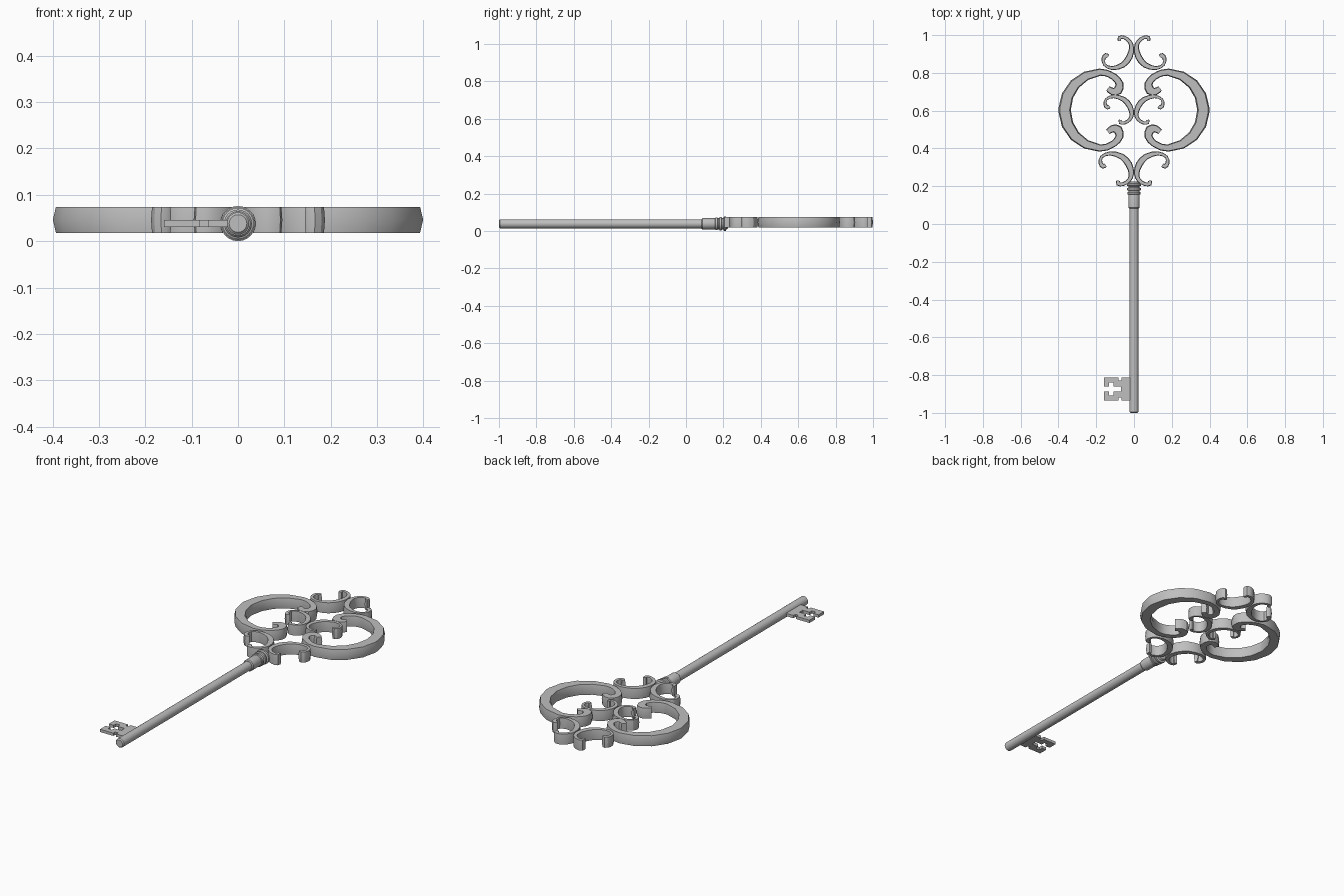
import bpy, bmesh, math
from mathutils import Vector

cube = bpy.data.objects.get("Cube")
if cube:
    bpy.data.objects.remove(cube)

metal = bpy.data.materials.new("grey metal")
metal.use_nodes = True
grey = (0.52, 0.52, 0.52, 1)
metal.diffuse_color = grey
metal.node_tree.nodes["Principled BSDF"].inputs["Base Color"].default_value = grey

Z_MID, Z_HALF = 0.046, 0.028


def finish(name, bm, angle=35):
    bmesh.ops.recalc_face_normals(bm, faces=bm.faces)
    mesh = bpy.data.meshes.new(name)
    bm.to_mesh(mesh)
    bm.free()
    mesh.materials.append(metal)
    obj = bpy.data.objects.new(name, mesh)
    bpy.context.collection.objects.link(obj)
    bpy.ops.object.select_all(action="DESELECT")
    obj.select_set(True)
    bpy.context.view_layer.objects.active = obj
    bpy.ops.object.shade_smooth_by_angle(angle=math.radians(angle))
    return obj


def refine(points):
    """Insert a Catmull-Rom midpoint in every span of (x, y, half width)."""
    p = [Vector(q) for q in points]
    out = []
    for i in range(len(p) - 1):
        before, after = p[max(i - 1, 0)], p[min(i + 2, len(p) - 1)]
        out += [p[i], (9 * (p[i] + p[i + 1]) - before - after) / 16]
    return out + [p[-1]]


def ribbon(name, points):
    """Sweep a bevelled bar along a flat path, mirrored to the other side."""
    bm = bmesh.new()
    rings = []
    for i, p in enumerate(points):
        d = points[min(i + 1, len(points) - 1)] - points[max(i - 1, 0)]
        n = Vector((-d.y, d.x, 0)).normalized()
        w, top = p.z, p.z * 0.8
        section = [(w, 0), (top, 1), (-top, 1), (-w, 0), (-top, -1), (top, -1)]
        rings.append([bm.verts.new((p.x + n.x * s, p.y + n.y * s, Z_MID + Z_HALF * h))
                      for s, h in section])
    for a, b in zip(rings, rings[1:]):
        for k in range(6):
            m = (k + 1) % 6
            bm.faces.new((a[k], a[m], b[m], b[k]))
    bm.faces.new(rings[0])
    bm.faces.new(rings[-1])
    obj = finish(name, bm, 30)
    obj.modifiers.new("other side", "MIRROR")
    return obj


# Large C scrolls of the bow
bow_y = 0.603
upper = [(0.138, 0.115, 0.015), (0.113, 0.098, 0.020), (0.085, 0.105, 0.025),
         (0.077, 0.14, 0.021), (0.104, 0.175, 0.018), (0.145, 0.196, 0.018)]
for deg in range(90, 0, -22):
    t = math.radians(deg)
    w = 0.019 + 0.014 * math.cos(t)
    r = 0.22 - w
    upper.append((0.18 + r * math.cos(t), r * math.sin(t), w))
half = [(x, bow_y + y, w) for x, y, w in upper]
lower = [(x, bow_y - y, w) for x, y, w in reversed(upper)]
path = refine(half[:6]) + [Vector(p) for p in half[6:] + lower[:-6]] + refine(lower[-6:])
ribbon("large_scrolls", path)

# Small paired scrolls: the base pair, the middle pair and the flipped crown pair
small = [(0.150, 0.112, 0.010), (0.163, 0.106, 0.013), (0.177, 0.122, 0.011),
         (0.172, 0.155, 0.008), (0.127, 0.174, 0.011), (0.065, 0.157, 0.016),
         (0.027, 0.115, 0.018), (0.014, 0.067, 0.014), (0.026, 0.032, 0.011),
         (0.058, 0.011, 0.010), (0.084, 0.013, 0.011), (0.084, 0.030, 0.009)]
for name, y0, sx, sy, sw in (("base_scrolls", 0.200, 1, 1, 1),
                             ("middle_scrolls", 0.526, 0.86, 0.86, 0.85),
                             ("crown_scrolls", 0.999, 0.91, -1, 0.95)):
    ribbon(name, refine([(x * sx, y0 + y * sy, w * sw) for x, y, w in small]))


def lathe(name, profile, sides=24):
    """Turn (y, radius) pairs around the long axis of the shaft."""
    bm = bmesh.new()
    rings = []
    for y, r in profile:
        rings.append([bm.verts.new((r * math.cos(a), y, 0.038 + r * math.sin(a)))
                      for a in (math.tau * k / sides for k in range(sides))])
    for a, b in zip(rings, rings[1:]):
        for k in range(sides):
            m = (k + 1) % sides
            bm.faces.new((a[k], a[m], b[m], b[k]))
    bm.faces.new(rings[0])
    bm.faces.new(rings[-1])
    return finish(name, bm)


# Shaft, collar and its rings
lathe("shaft", [(-1, 0.019), (-0.995, 0.024), (0.1, 0.024)])
lathe("collar", [(0.083, 0.026), (0.088, 0.030), (0.215, 0.030), (0.225, 0.024)])
for i, y in enumerate((0.163, 0.185, 0.208)):
    r = 0.034 + 0.002 * i
    lathe(f"collar_ring_{i + 1}", [(y - 0.009, 0.028), (y - 0.005, r),
                                   (y + 0.005, r), (y + 0.009, 0.028)])

# Toothed bit, symmetric about its middle line
edge = [(-0.015, 0.061), (-0.065, 0.061), (-0.065, 0.045), (-0.082, 0.045),
        (-0.082, 0.061), (-0.16, 0.061), (-0.16, 0.014), (-0.132, 0.014),
        (-0.132, 0.034), (-0.108, 0.034), (-0.108, 0.014), (-0.068, 0.014)]
bm = bmesh.new()
outline = edge + [(x, -y) for x, y in reversed(edge)]
face = bm.faces.new([bm.verts.new((x, y - 0.873, 0.031)) for x, y in outline])
side = bmesh.ops.extrude_face_region(bm, geom=[face])
for v in side["geom"]:
    if isinstance(v, bmesh.types.BMVert):
        v.co.z += 0.015
finish("bit", bm)
